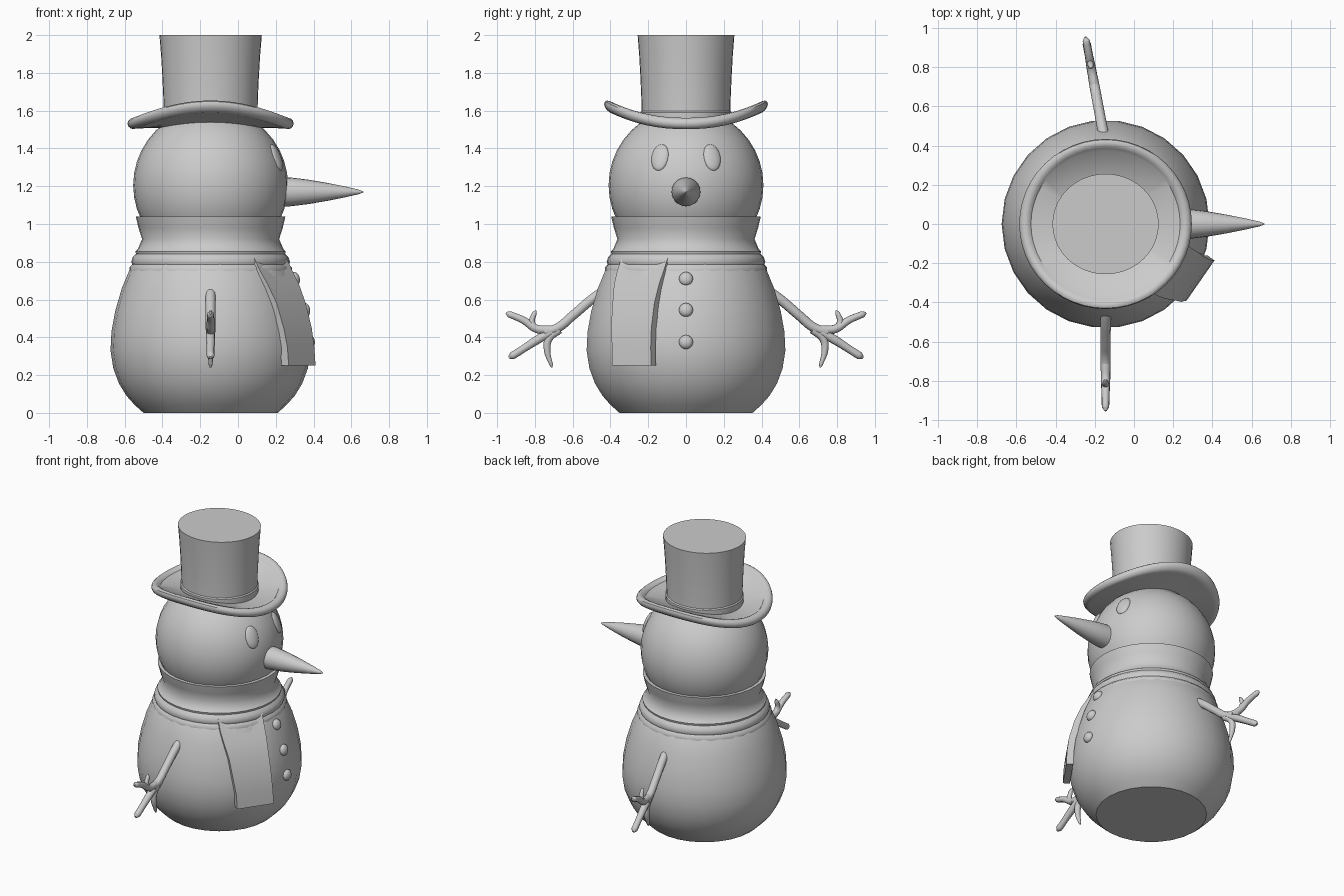
import bpy, bmesh, math
from mathutils import Vector, Matrix

if "Cube" in bpy.data.objects:
    bpy.data.objects.remove(bpy.data.objects["Cube"])

CX = -0.145  # x of the upright axis


def finish(name, bm, angle=40):
    bmesh.ops.recalc_face_normals(bm, faces=bm.faces)
    me = bpy.data.meshes.new(name)
    bm.to_mesh(me)
    bm.free()
    ob = bpy.data.objects.new(name, me)
    bpy.context.collection.objects.link(ob)
    bpy.ops.object.select_all(action='DESELECT')
    ob.select_set(True)
    bpy.context.view_layer.objects.active = ob
    bpy.ops.object.shade_smooth_by_angle(angle=math.radians(angle))
    return ob


def lathe(name, profile, segs=32, sy=1.0, closed=False, bend=None, matrix=None, angle=40):
    """Revolve (radius, height) points; open ends are capped."""
    bm = bmesh.new()
    rings = []
    for r, z in profile:
        ring = []
        for i in range(segs):
            a = 2 * math.pi * i / segs
            x, y = r * math.cos(a), r * sy * math.sin(a)
            ring.append(bm.verts.new((x, y, z + (bend(y) if bend else 0))))
        rings.append(ring)
    pairs = list(zip(rings, rings[1:])) + ([(rings[-1], rings[0])] if closed else [])
    for a, b in pairs:
        for i in range(segs):
            j = (i + 1) % segs
            bm.faces.new((a[i], a[j], b[j], b[i]))
    if not closed:
        bm.faces.new(rings[0])
        bm.faces.new(rings[-1])
    bm.transform(matrix or Matrix.Translation((CX, 0, 0)))
    return finish(name, bm, angle)


def ball(name, loc, scale, normal):
    """Ellipsoid whose local z follows the surface normal and local y stays upright."""
    bm = bmesh.new()
    bmesh.ops.create_uvsphere(bm, u_segments=20, v_segments=12, radius=1)
    n = Vector(normal).normalized()
    side = Vector((0, 0, 1)).cross(n).normalized()
    rot = Matrix((side, n.cross(side), n)).transposed().to_4x4()
    bm.transform(Matrix.Translation(loc) @ rot @ Matrix.Diagonal((*scale, 1)))
    return finish(name, bm)


# body
body = [(0.355, 0), (0.40, 0.04), (0.445, 0.09), (0.485, 0.155), (0.515, 0.235), (0.53, 0.33),
        (0.525, 0.43), (0.505, 0.54), (0.47, 0.66), (0.42, 0.78), (0.34, 0.88)]
lathe("body", body, 26)

# head
bm = bmesh.new()
bmesh.ops.create_uvsphere(bm, u_segments=32, v_segments=20, radius=0.41)
bm.transform(Matrix.Translation((CX, 0, 1.205)))
finish("head", bm)

# scarf wrap
scarf = [(0.37, 1.04), (0.396, 1.04), (0.382, 0.98), (0.363, 0.92), (0.385, 0.868), (0.398, 0.855),
         (0.395, 0.842), (0.412, 0.825), (0.42, 0.80), (0.415, 0.785), (0.43, 0.77), (0.43, 0.75),
         (0.38, 0.75), (0.34, 0.90)]
lathe("scarf_wrap", scarf, 36, closed=True, angle=45)

# scarf tail: rows of (height, distance from axis, sideways shift, half width)
rows = [(0.82, 0.385, 0, 0.15), (0.75, 0.425, 0, 0.15), (0.68, 0.467, 0.005, 0.145),
        (0.58, 0.51, 0.015, 0.135), (0.45, 0.545, 0.025, 0.13), (0.35, 0.558, 0.035, 0.125),
        (0.25, 0.563, 0.04, 0.125)]
n, t = Vector((0.82, -0.57, 0)), Vector((0.57, 0.82, 0))
bm = bmesh.new()
prev = None
for z, d, s, w in rows:
    base = Vector((CX, 0, z))
    ring = [bm.verts.new(base + n * (d - k) + t * (s + e * w))
            for k, e in ((0, -1), (0, 1), (0.045, 1), (0.045, -1))]
    if prev:
        for i in range(4):
            bm.faces.new((prev[i], prev[(i + 1) % 4], ring[(i + 1) % 4], ring[i]))
    else:
        bm.faces.new(ring)
    prev = ring
bm.faces.new(prev)
finish("scarf_tail", bm)

# hat crown
crown = [(0.25, 1.51), (0.256, 1.565), (0.256, 1.59), (0.249, 1.597), (0.25, 1.66), (0.255, 1.77),
         (0.262, 1.89), (0.271, 2.0)]
lathe("hat_crown", crown, 40, sy=0.945)

# hat brim with rolled edge, turned up at both sides
lip = [(0.408 + 0.032 * math.cos(a), 1.532 + 0.03 * math.sin(a))
       for a in (math.radians(d) for d in range(-120, 151, 30))]
lathe("hat_brim", lip + [(0.23, 1.545), (0.23, 1.51)], 48, sy=0.985, closed=True,
      bend=lambda y: 0.092 * (abs(y) / 0.41) ** 2.2)

# carrot nose
nose = [(0.078, 0), (0.076, 0.15), (0.065, 0.24), (0.048, 0.34), (0.028, 0.44), (0.012, 0.51), (0.002, 0.535)]
lathe("nose", nose, 20, matrix=Matrix.Translation((0.13, 0, 1.17)) @ Matrix.Rotation(math.pi / 2, 4, 'Y'))

# eyes
for side, label in ((-1, "left"), (1, "right")):
    d = Vector((0.355, side * 0.14, 0.15)).normalized()
    ball(label + "_eye", Vector((CX, 0, 1.205)) + d * 0.402, (0.048, 0.075, 0.02), d)

# buttons
for i, (z, r) in enumerate(((0.71, 0.447), (0.545, 0.502), (0.375, 0.527))):
    ball(f"button_{i + 1}", (CX + r, 0, z), (0.037, 0.037, 0.025), (1, 0, 0.3 - 0.12 * i))

# twig arms: (distance out, height, radius) along each branch
branches = [
    [(0.40, 0.665, 0.028), (0.48, 0.615, 0.027), (0.60, 0.515, 0.026), (0.68, 0.45, 0.026), (0.75, 0.428, 0.025)],
    [(0.71, 0.44, 0.024), (0.79, 0.445, 0.023), (0.86, 0.49, 0.02), (0.935, 0.522, 0.018), (0.953, 0.529, 0.006)],
    [(0.77, 0.43, 0.02), (0.815, 0.475, 0.018), (0.803, 0.525, 0.013), (0.795, 0.542, 0.005)],
    [(0.71, 0.43, 0.024), (0.79, 0.385, 0.024), (0.86, 0.34, 0.021), (0.92, 0.302, 0.021), (0.937, 0.292, 0.008)],
    [(0.67, 0.44, 0.022), (0.725, 0.395, 0.022), (0.735, 0.33, 0.018), (0.714, 0.255, 0.01), (0.71, 0.24, 0.004)],
]
for side, label, slant in ((-1, "left", 0), (1, "right", -0.185)):
    cu = bpy.data.curves.new(label + "_arm", 'CURVE')
    cu.dimensions = '3D'
    cu.bevel_depth = 1.0
    cu.bevel_resolution = 3
    cu.resolution_u = 5
    cu.use_fill_caps = True
    for pts in branches:
        sp = cu.splines.new('BEZIER')
        sp.bezier_points.add(len(pts) - 1)
        for p, (y, z, r) in zip(sp.bezier_points, pts):
            p.co = (CX + slant * (y - 0.4), side * y, z)
            p.radius = r
            p.handle_left_type = p.handle_right_type = 'AUTO'
    ob = bpy.data.objects.new(label + "_arm", cu)
    bpy.context.collection.objects.link(ob)
